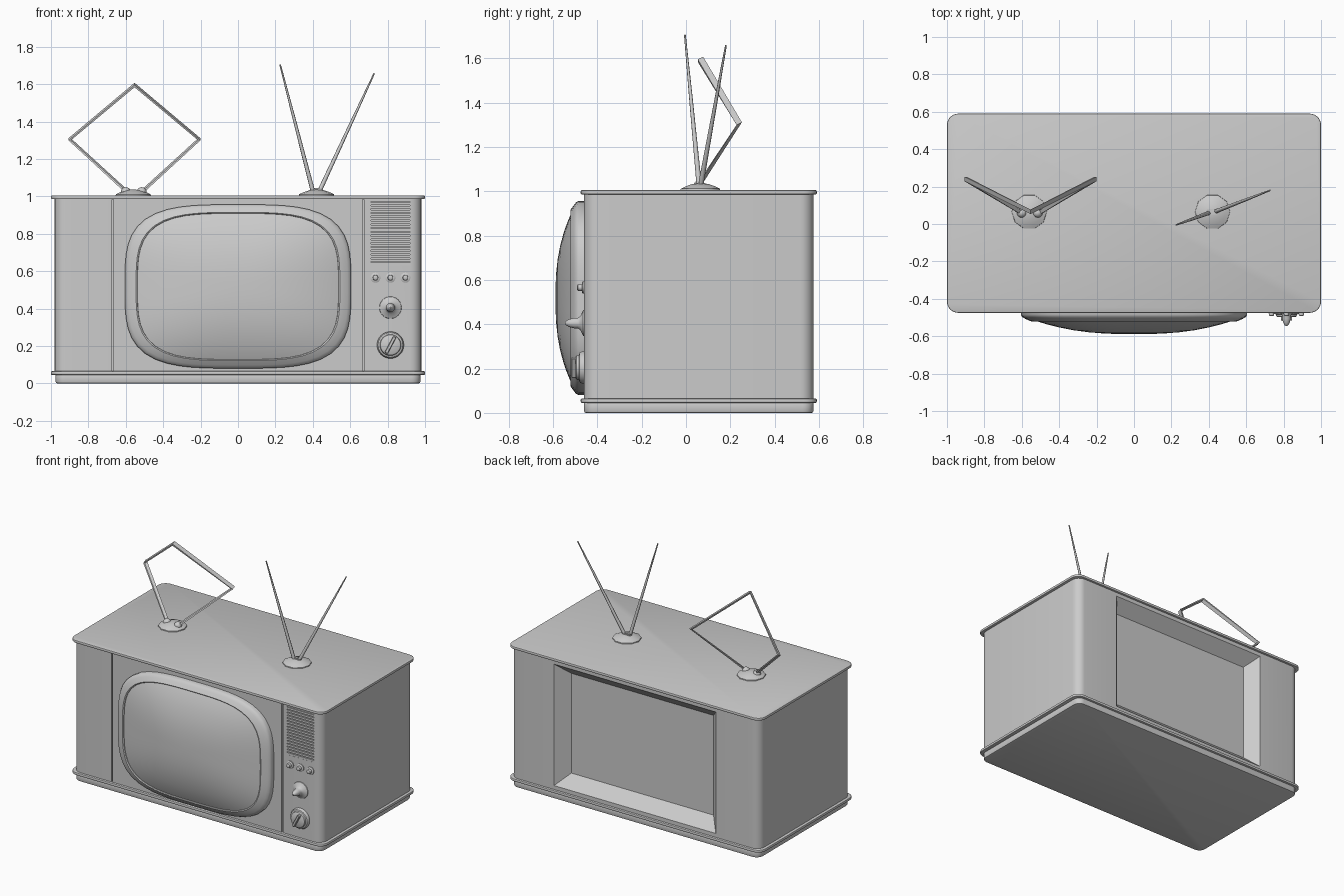
import bpy, bmesh, math
from mathutils import Vector, Matrix

if "Cube" in bpy.data.objects:
    bpy.data.objects.remove(bpy.data.objects["Cube"])


def finish(bm, name, angle=35):
    bmesh.ops.recalc_face_normals(bm, faces=bm.faces)
    me = bpy.data.meshes.new(name)
    bm.to_mesh(me)
    bm.free()
    ob = bpy.data.objects.new(name, me)
    bpy.context.collection.objects.link(ob)
    if angle:
        smooth(ob, angle)
    return ob


def smooth(ob, angle=35):
    bpy.ops.object.select_all(action='DESELECT')
    ob.select_set(True)
    bpy.context.view_layer.objects.active = ob
    bpy.ops.object.shade_smooth_by_angle(angle=math.radians(angle))


def add_box(bm, x0, x1, y0, y1, z0, z1):
    m = Matrix.Translation(((x0 + x1) / 2, (y0 + y1) / 2, (z0 + z1) / 2))
    m = m @ Matrix.Diagonal((x1 - x0, y1 - y0, z1 - z0, 1))
    return bmesh.ops.create_cube(bm, size=1, matrix=m)['verts']


def rounded_slab(name, x, y0, y1, z0, z1, r, rim=0):
    """Box with rounded upright corners and optionally softened rims."""
    bm = bmesh.new()
    add_box(bm, -x, x, y0, y1, z0, z1)
    up = [e for e in bm.edges if abs(e.verts[0].co.z - e.verts[1].co.z) > 1e-4]
    bmesh.ops.bevel(bm, geom=up, offset=r, segments=6, profile=0.5, affect='EDGES')
    if rim:
        rims = [e for e in bm.edges if abs(e.verts[0].co.z - e.verts[1].co.z) < 1e-4]
        bmesh.ops.bevel(bm, geom=rims, offset=rim, segments=2, profile=0.5, affect='EDGES')
    return finish(bm, name)


def bridge(bm, rings):
    n = len(rings[0])
    for a, b in zip(rings, rings[1:]):
        for i in range(n):
            bm.faces.new((a[i], a[(i + 1) % n], b[(i + 1) % n], b[i]))


def lathe(name, centre, axis, profile, n=24, angle=35):
    """Revolve (radius, height) points about an axis through centre."""
    bm = bmesh.new()
    rot = Vector((0, 0, 1)).rotation_difference(Vector(axis)).to_matrix()
    rings = [[bm.verts.new(Vector(centre) + rot @ Vector((
        r * math.cos(2 * math.pi * i / n), r * math.sin(2 * math.pi * i / n), h)))
        for i in range(n)] for r, h in profile]
    bridge(bm, rings)
    bm.faces.new(rings[0])
    bm.faces.new(rings[-1])
    return finish(bm, name, angle)


# Cabinet with top and bottom lips and plinth
cabinet = rounded_slab("cabinet", 0.98, -0.46, 0.575, 0.055, 0.995, 0.06)
rounded_slab("top_lip", 1.0, -0.475, 0.59, 0.985, 1.005, 0.06, 0.006)
rounded_slab("bottom_lip", 1.0, -0.475, 0.59, 0.045, 0.065, 0.06, 0.006)
rounded_slab("plinth", 0.975, -0.46, 0.575, 0.0, 0.05, 0.05, 0.008)

# Cutter: sloped back recess, front grooves, grille opening
bm = bmesh.new()
for v in add_box(bm, -0.66, 0.66, 0.49, 0.60, 0.07, 0.98):
    if v.co.y < 0.5:
        v.co.x *= 0.56 / 0.66
        v.co.z = 0.17 if v.co.z < 0.5 else 0.88
for s in (-1, 1):
    add_box(bm, s * 0.67 - 0.005, s * 0.67 + 0.005, -0.48, -0.445, 0.066, 0.984)
add_box(bm, 0.71, 0.92, -0.48, -0.445, 0.63, 0.972)
cutter = finish(bm, "cabinet_cutter", 0)
cutter.hide_render = True
mod = cabinet.modifiers.new("cut", 'BOOLEAN')
mod.operation = 'DIFFERENCE'
mod.object = cutter
mod.solver = 'EXACT'
bpy.context.view_layer.objects.active = cabinet
bpy.ops.object.modifier_apply(modifier=mod.name)
bpy.data.objects.remove(cutter)
smooth(cabinet, 30)

# Speaker grille slats
bm = bmesh.new()
for i in range(17):
    z = 0.631 + i * 0.0202
    add_box(bm, 0.708, 0.922, -0.461, -0.44, z, z + 0.014)
finish(bm, "speaker_slats", 30)


# Screen and bezel share one rounded outline
def outline(bm, a, c, y, n=64, p=3.5):
    ring = []
    for i in range(n):
        t = 2 * math.pi * i / n
        ct, st = math.cos(t), math.sin(t)
        k = (abs(ct) ** p + abs(st) ** p) ** (-1 / p)
        ring.append(bm.verts.new((a * ct * k, y, 0.518 + c * st * k)))
    return ring


bm = bmesh.new()
bezel = [(0.605, 0.438, -0.45), (0.605, 0.438, -0.485), (0.598, 0.431, -0.497),
         (0.585, 0.42, -0.505), (0.56, 0.404, -0.517), (0.545, 0.396, -0.522),
         (0.538, 0.391, -0.518), (0.536, 0.389, -0.505)]
bridge(bm, [outline(bm, *b) for b in bezel])
finish(bm, "screen_bezel", 40)

bm = bmesh.new()
rings = []
for t in (1.0, 0.98, 0.93, 0.85, 0.75, 0.6, 0.45, 0.3, 0.15):
    y = -0.589 + 0.075 * t ** 2.5
    p = 2.2 + 1.3 * t
    rings.append(outline(bm, 0.537 * t, 0.39 * t, y, p=p))
bridge(bm, rings)
centre = bm.verts.new((0, -0.589, 0.518))
for i in range(64):
    bm.faces.new((rings[-1][i], rings[-1][(i + 1) % 64], centre))
finish(bm, "screen_glass", 40)

# Small control knobs
front = (0, -1, 0)
for i in range(3):
    x = 0.735 + i * 0.08
    lathe(f"small_knob_{i + 1}", (x, -0.458, 0.565), front,
          [(0.027, 0), (0.027, 0.008), (0.02, 0.012), (0.015, 0.012), (0.014, 0.03), (0.009, 0.033)], 16)

# Pointed volume knob
lathe("volume_knob", (0.815, -0.458, 0.405), front,
      [(0.06, 0), (0.058, 0.006), (0.032, 0.018), (0.024, 0.03), (0.024, 0.045),
       (0.018, 0.068), (0.01, 0.083), (0.003, 0.088)])

# Channel dial with diagonal grip
lathe("channel_dial", (0.815, -0.458, 0.205), front,
      [(0.072, 0), (0.072, 0.012), (0.066, 0.022), (0.057, 0.025), (0.054, 0.036), (0.048, 0.04)], 32)
bm = bmesh.new()
add_box(bm, -0.009, 0.009, -0.02, 0.02, -0.05, 0.05)
bmesh.ops.bevel(bm, geom=bm.edges[:], offset=0.003, segments=1, affect='EDGES')
bmesh.ops.transform(bm, verts=bm.verts, matrix=Matrix.Translation((0.815, -0.497, 0.205))
                    @ Matrix.Rotation(math.radians(28), 4, 'Y'))
finish(bm, "channel_grip", 30)

# Antenna bases
for name, x in (("loop_base", -0.56), ("rod_base", 0.42)):
    lathe(name, (x, 0.065, 1.0), (0, 0, 1),
          [(0.095, 0), (0.093, 0.011), (0.07, 0.022), (0.04, 0.032), (0.012, 0.036)], 10, 50)

# Loop antenna: flat strip bent into a diamond, plus two sockets
path = [(-0.6, 0.06, 1.03), (-0.9, 0.24, 1.305), (-0.553, 0.065, 1.595),
        (-0.207, 0.24, 1.305), (-0.507, 0.06, 1.03)]
mid = Vector((-0.553, 0, 1.305))
bm = bmesh.new()
rings = []
for p in path:
    p = Vector(p)
    d = (Vector((p.x, 0, p.z)) - mid).normalized() * 0.006
    w = Vector((0, 0.012, 0.006))
    rings.append([bm.verts.new(p + a * d + b * w) for a, b in ((-1, -1), (1, -1), (1, 1), (-1, 1))])
bridge(bm, rings)
bm.faces.new(rings[0])
bm.faces.new(rings[-1])
finish(bm, "loop_antenna", 30)
for side, x in (("left", -0.6), ("right", -0.515)):
    bm = bmesh.new()
    bmesh.ops.create_uvsphere(bm, u_segments=12, v_segments=8, radius=0.027,
                              matrix=Matrix.Translation((x, 0.06, 1.022)))
    finish(bm, f"loop_socket_{side}", 60)

# Pair of telescopic rods
for side, a, b in (("left", (0.402, 0.06, 1.02), (0.225, -0.005, 1.705)),
                   ("right", (0.432, 0.065, 1.02), (0.728, 0.18, 1.657))):
    v = Vector(b) - Vector(a)
    h = v.length
    lathe(f"antenna_rod_{side}", a, v.normalized(),
          [(0.012, 0), (0.010, h * 0.3), (0.008, h * 0.6), (0.004, h)], 8, 50)
bm = bmesh.new()
add_box(bm, 0.385, 0.45, 0.05, 0.08, 1.02, 1.044)
bmesh.ops.bevel(bm, geom=bm.edges[:], offset=0.006, segments=2, affect='EDGES')
finish(bm, "rod_hinge", 40)
